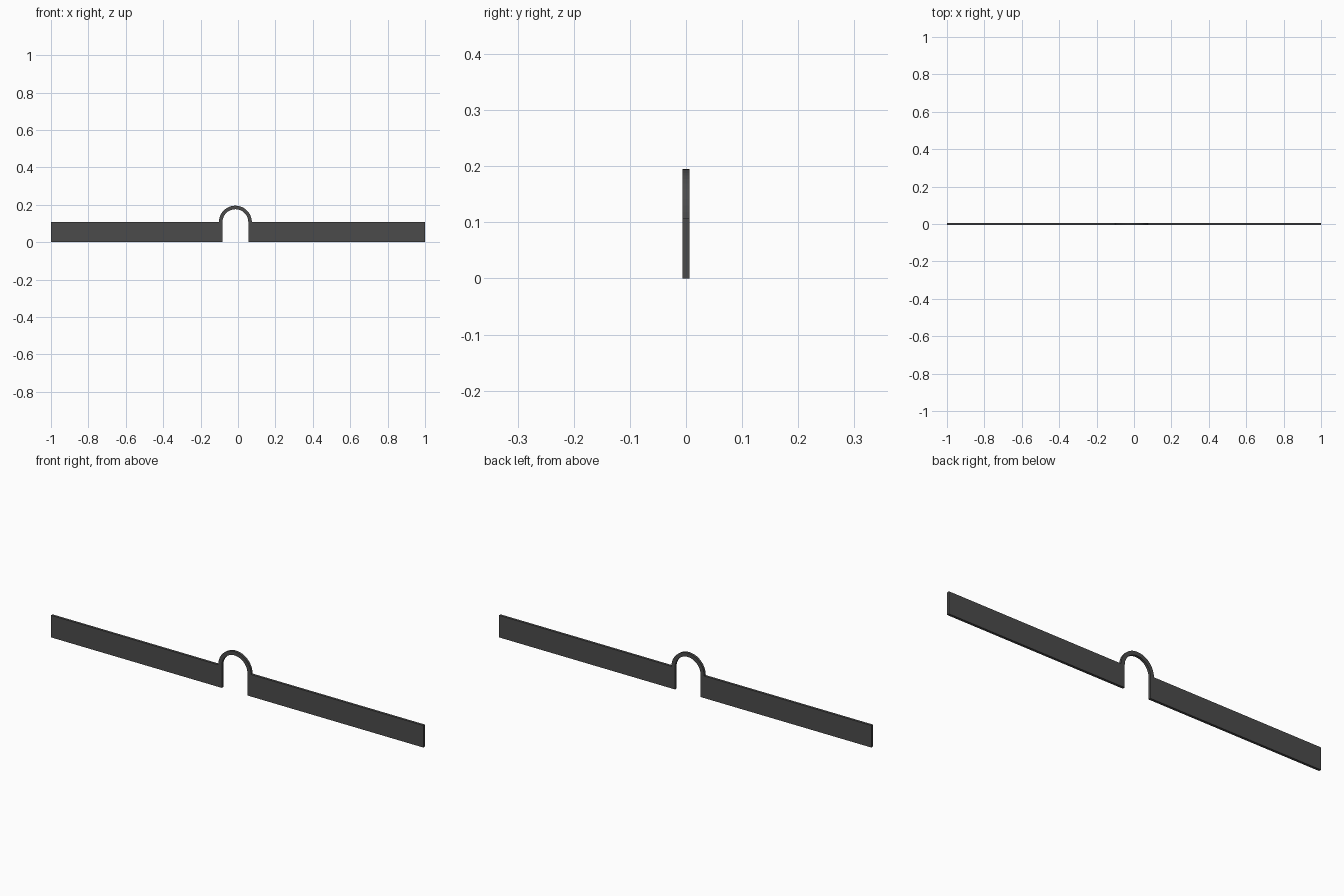
import bpy, bmesh, math

if "Cube" in bpy.data.objects:
    bpy.data.objects.remove(bpy.data.objects["Cube"])

mat = bpy.data.materials.new("dark grey")
mat.diffuse_color = (0.07, 0.07, 0.07, 1)
mat.use_nodes = True
mat.node_tree.nodes["Principled BSDF"].inputs["Base Color"].default_value = mat.diffuse_color

T = 0.0122            # wall thickness
H = 0.107             # wall height
CX = -0.014           # gateway centre
R_IN, R_OUT = 0.069, 0.088


def extrude_profile(name, pts):
    """Flat x/z outline extruded through the wall thickness."""
    bm = bmesh.new()
    face = bm.faces.new([bm.verts.new((x, -T / 2, z)) for x, z in pts])
    ext = bmesh.ops.extrude_face_region(bm, geom=[face])
    verts = [g for g in ext["geom"] if isinstance(g, bmesh.types.BMVert)]
    bmesh.ops.translate(bm, verts=verts, vec=(0, T, 0))
    bmesh.ops.recalc_face_normals(bm, faces=bm.faces)
    me = bpy.data.meshes.new(name)
    bm.to_mesh(me)
    bm.free()
    me.materials.append(mat)
    ob = bpy.data.objects.new(name, me)
    bpy.context.collection.objects.link(ob)
    return ob


def slab(name, x0, x1):
    return extrude_profile(name, [(x0, 0), (x1, 0), (x1, H), (x0, H)])


# Long walls either side of the gateway, with narrow end posts
slab("left_end_post", -1, -0.986)
slab("left_wall", -0.986, CX - R_IN)
slab("right_wall", CX + R_IN, 0.982)
slab("right_end_post", 0.982, 1)

# Half-round arch band over the gateway
N = 24
angles = [math.pi * i / N for i in range(N + 1)]
outer = [(CX + R_OUT * math.cos(a), H + R_OUT * math.sin(a)) for a in angles]
inner = [(CX + R_IN * math.cos(a), H + R_IN * math.sin(a)) for a in reversed(angles)]
extrude_profile("gateway_arch", outer + inner)
